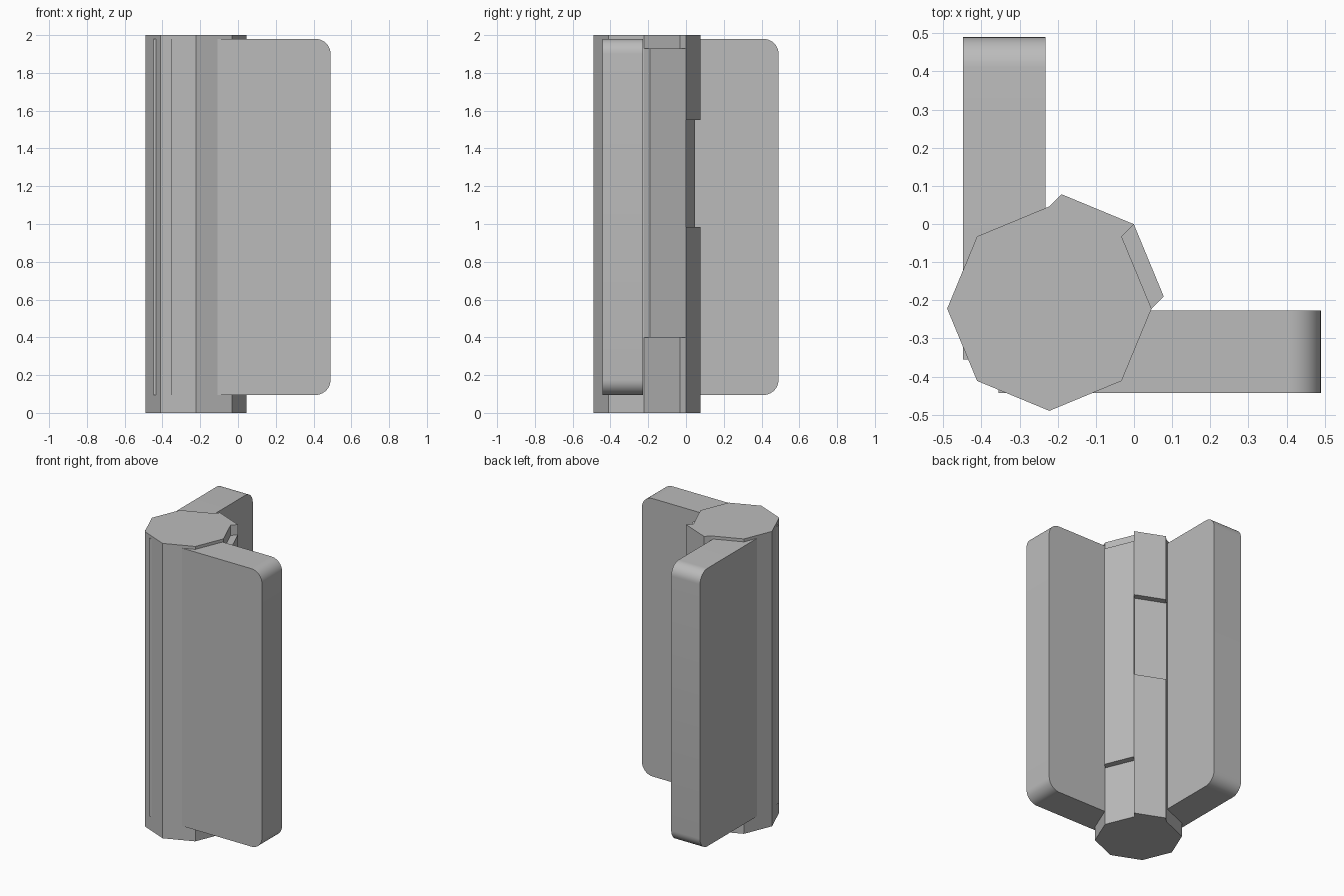
import bpy, bmesh, math
from mathutils import Matrix, Vector

if "Cube" in bpy.data.objects:
    bpy.data.objects.remove(bpy.data.objects["Cube"], do_unlink=True)

grey = bpy.data.materials.new("plain grey")
grey.use_nodes = True
grey.diffuse_color = (0.5, 0.5, 0.5, 1)
bsdf = next(n for n in grey.node_tree.nodes if n.type == 'BSDF_PRINCIPLED')
bsdf.inputs["Base Color"].default_value = grey.diffuse_color

CENTRE = Vector((-0.222, -0.222, 0))
RADIUS = 0.268
STEP = Vector((0.032, 0.032, 0))   # how far the knuckles stand out


def extrude_profile(name, points, direction):
    """Solid made by sweeping a closed outline along a vector."""
    bm = bmesh.new()
    face = bm.faces.new([bm.verts.new(p) for p in points])
    swept = bmesh.ops.extrude_face_region(bm, geom=[face])
    verts = [v for v in swept["geom"] if isinstance(v, bmesh.types.BMVert)]
    bmesh.ops.translate(bm, verts=verts, vec=direction)
    bmesh.ops.recalc_face_normals(bm, faces=bm.faces)
    mesh = bpy.data.meshes.new(name)
    bm.to_mesh(mesh)
    bm.free()
    mesh.materials.append(grey)
    obj = bpy.data.objects.new(name, mesh)
    bpy.context.collection.objects.link(obj)
    return obj


def corner(i):
    a = math.radians(45 * i)
    return CENTRE + RADIUS * Vector((math.cos(a), math.sin(a), 0))


# Eight-sided barrel
extrude_profile("barrel", [corner(i) for i in range(8)], (0, 0, 2))


# Raised knuckle plates on the two barrel faces inside the corner
def knuckle(name, side, low, high):
    a, b = corner(side), corner(side + 1)
    lift = Vector((0, 0, low))
    outline = [p + lift for p in (a, b, b + STEP, a + STEP)]
    extrude_profile(name, outline, (0, 0, high - low))


knuckle("side_knuckle", 0, 0.40, 1.93)
knuckle("back_knuckle_lower", 1, 0, 0.985)
knuckle("back_knuckle_upper", 1, 1.55, 2)


# Hinge leaves with rounded outer corners
def leaf_outline(inner, outer, low, high, r, steps=10):
    pts = [(inner, high), (inner, low)]
    for cz, start in ((low + r, -90), (high - r, 0)):
        for k in range(steps + 1):
            a = math.radians(start + 90 * k / steps)
            pts.append((outer - r + r * math.cos(a), cz + r * math.sin(a)))
    return pts


outline = leaf_outline(-0.355, 0.49, 0.095, 1.98, 0.08)
leaves = [
    extrude_profile("side_leaf", [(u, -0.443, z) for u, z in outline], (0, 0.216, 0)),
    extrude_profile("back_leaf", [(-0.448, u, z) for u, z in outline], (0.216, 0, 0)),
]
for leaf in leaves:
    bpy.ops.object.select_all(action='DESELECT')
    leaf.select_set(True)
    bpy.context.view_layer.objects.active = leaf
    bpy.ops.object.shade_smooth_by_angle(angle=math.radians(30))
